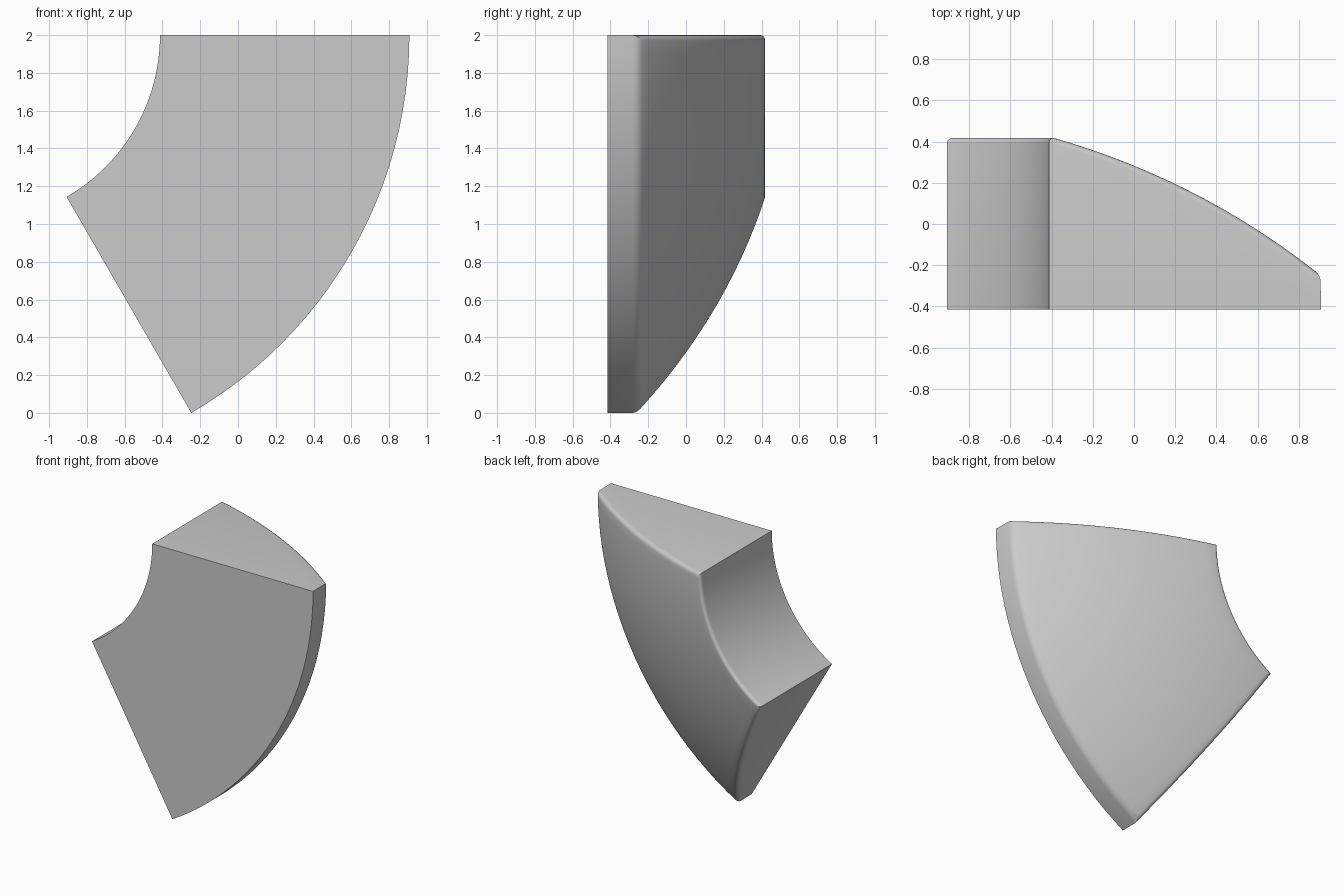
import bpy, bmesh
from math import sin, cos, sqrt, radians

cube = bpy.data.objects.get("Cube")
if cube:
    bpy.data.objects.remove(cube, do_unlink=True)

# Ring sector dimensions: the axis runs along y through (AXIS_X, TOP)
AXIS_X, TOP = -1.402, 2.0
R_IN, R_OUT = 0.989, 2.3094
SWEEP = radians(60)
FRONT, BACK = -0.416, 0.416
DOME_R, FILLET = 3.7, 0.03
RADIAL, ANGULAR = 14, 24


def dome_y(r):
    crest = R_IN + FILLET
    return BACK + sqrt(DOME_R**2 - r**2) - sqrt(DOME_R**2 - crest**2)


# Radial profile: flat front, domed back
profile = [(R_IN, FRONT), (R_OUT, FRONT)]
for i in range(RADIAL + 1):
    r = R_OUT + (R_IN - R_OUT) * i / RADIAL
    profile.append((r, dome_y(r)))

# Sweep the profile round the axis and cap both ends
bm = bmesh.new()
rings = []
for j in range(ANGULAR + 1):
    a = SWEEP * j / ANGULAR
    rings.append([bm.verts.new((AXIS_X + r * cos(a), y, TOP - r * sin(a)))
                  for r, y in profile])
dome = set()
n = len(profile)
for p, q in zip(rings, rings[1:]):
    for i in range(n):
        k = (i + 1) % n
        face = bm.faces.new((p[i], p[k], q[k], q[i]))
        if 2 <= i < n - 1:
            dome.add(face)
bm.faces.new(rings[0])
bm.faces.new(rings[-1])
bmesh.ops.recalc_face_normals(bm, faces=bm.faces[:])

# Round the rim of the domed back
rim = [e for e in bm.edges if sum(f in dome for f in e.link_faces) == 1]
bmesh.ops.bevel(bm, geom=rim, offset=FILLET, offset_type='OFFSET',
                segments=4, profile=0.5, affect='EDGES', clamp_overlap=True)

mesh = bpy.data.meshes.new("domed_ring_sector")
bm.to_mesh(mesh)
bm.free()
sector = bpy.data.objects.new("domed_ring_sector", mesh)
bpy.context.collection.objects.link(sector)

# Plain grey material
grey = bpy.data.materials.new("light_grey")
grey.use_nodes = True
colour = (0.6, 0.6, 0.6, 1)
grey.diffuse_color = colour
grey.node_tree.nodes["Principled BSDF"].inputs["Base Color"].default_value = colour
mesh.materials.append(grey)

# Smooth curved surfaces, crisp flat edges
bpy.ops.object.select_all(action='DESELECT')
sector.select_set(True)
bpy.context.view_layer.objects.active = sector
bpy.ops.object.shade_smooth_by_angle(angle=radians(30))
